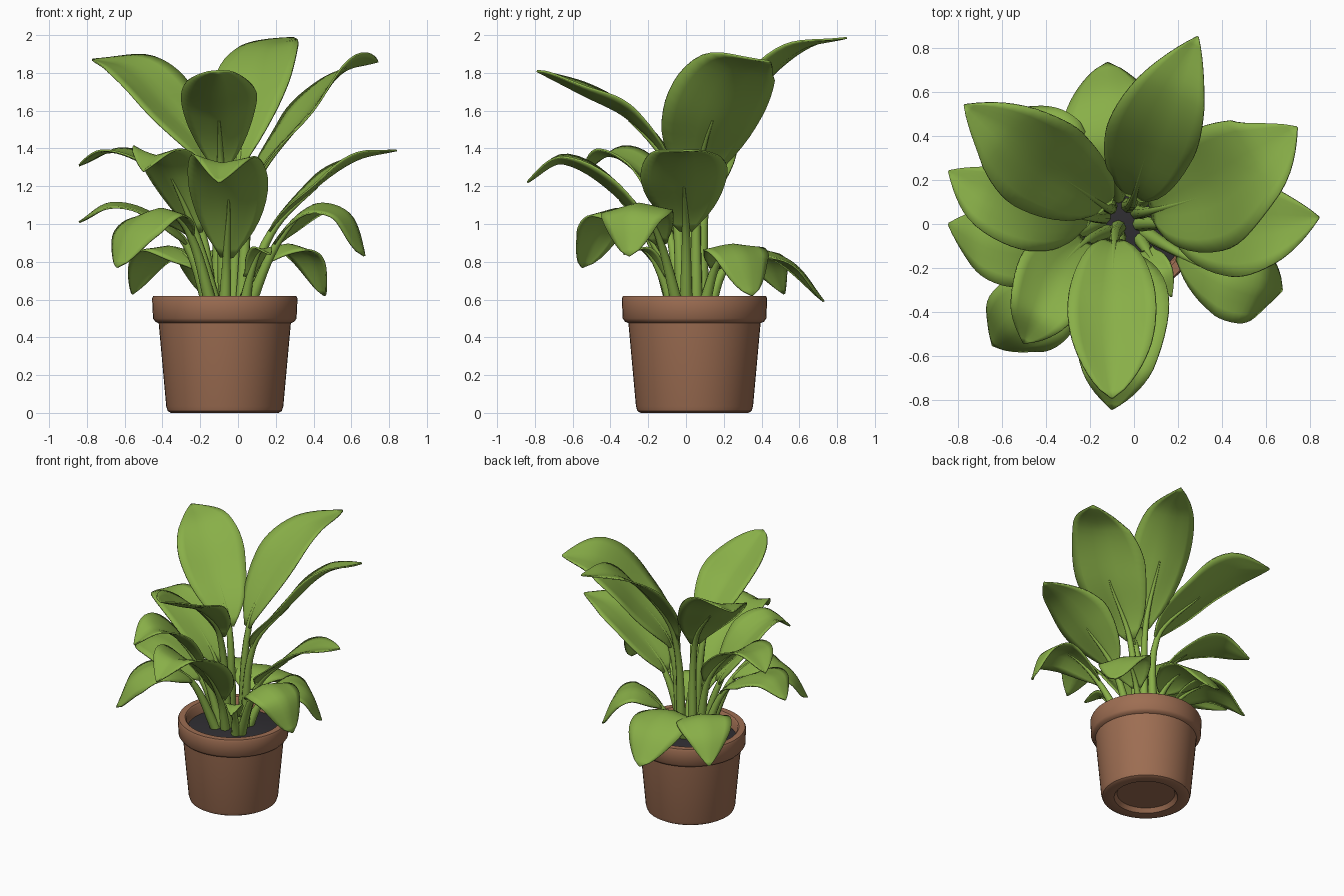
import bpy, bmesh, math
from mathutils import Vector, Matrix

if "Cube" in bpy.data.objects:
    bpy.data.objects.remove(bpy.data.objects["Cube"])


def material(name, rgb):
    m = bpy.data.materials.new(name)
    m.diffuse_color = (*rgb, 1)
    m.use_nodes = True
    m.node_tree.nodes["Principled BSDF"].inputs["Base Color"].default_value = m.diffuse_color
    return m


GREEN = material("leaf green", (0.25, 0.43, 0.065))
CLAY = material("terracotta", (0.34, 0.155, 0.085))
EARTH = material("dark soil", (0.03, 0.028, 0.033))
CENTRE = Vector((-0.07, 0.045, 0))


def finish(bm, name, mat, angle=50):
    bmesh.ops.recalc_face_normals(bm, faces=bm.faces)
    me = bpy.data.meshes.new(name)
    bm.to_mesh(me)
    bm.free()
    ob = bpy.data.objects.new(name, me)
    bpy.context.collection.objects.link(ob)
    me.materials.append(mat)
    bpy.ops.object.select_all(action='DESELECT')
    ob.select_set(True)
    bpy.context.view_layer.objects.active = ob
    bpy.ops.object.shade_smooth_by_angle(angle=math.radians(angle))
    return ob


def lathe(name, profile, mat, sides=48):
    """Revolve (radius, height) points about the pot axis."""
    bm = bmesh.new()
    vs = [bm.verts.new((r, 0, z)) for r, z in profile]
    es = [bm.edges.new(p) for p in zip(vs, vs[1:])]
    bmesh.ops.spin(bm, geom=vs + es, cent=(0, 0, 0), axis=(0, 0, 1),
                   angle=math.tau, steps=sides)
    bmesh.ops.remove_doubles(bm, verts=bm.verts, dist=0.0005)
    bmesh.ops.translate(bm, verts=bm.verts, vec=CENTRE)
    return finish(bm, name, mat, 40)


# Pot with thick rim and recessed underside
lathe("pot", [(0, 0.035), (0.2, 0.035), (0.22, 0.005), (0.285, 0.0),
              (0.302, 0.01), (0.31, 0.035), (0.35, 0.475), (0.368, 0.483),
              (0.38, 0.5), (0.385, 0.605), (0.378, 0.62), (0.335, 0.62),
              (0.325, 0.61), (0.315, 0.5), (0, 0.5)], CLAY)

# Soil mound
lathe("soil", [(0, 0.575), (0.12, 0.57), (0.22, 0.555), (0.319, 0.54),
               (0.316, 0.51)], EARTH, 32)


def spline(pts, steps):
    """Smooth path through points; returns one list of (point, tangent) per span."""
    t = [0]
    for a, b in zip(pts, pts[1:]):
        t.append(t[-1] + (b - a).length)
    n = len(pts)
    tan = []
    for i in range(n):
        a, b = max(i - 1, 0), min(i + 1, n - 1)
        tan.append((pts[b] - pts[a]) / (t[b] - t[a]))
    spans = []
    for i in range(n - 1):
        L = t[i + 1] - t[i]
        row = []
        for k in range(steps + 1):
            u = k / steps
            p = ((2*u**3 - 3*u**2 + 1) * pts[i] + (u**3 - 2*u**2 + u) * L * tan[i]
                 + (3*u**2 - 2*u**3) * pts[i+1] + (u**3 - u**2) * L * tan[i+1])
            d = ((6*u*u - 6*u) * (pts[i] - pts[i+1]) / L
                 + (3*u*u - 4*u + 1) * tan[i] + (3*u*u - 2*u) * tan[i+1])
            row.append((p, d.normalized()))
        spans.append(row)
    return spans


def leaf(name, path, half, fold=0.2, roll=0, rounded=False):
    """Stalk along the first span, blade along the rest."""
    pts = [Vector(p) for p in path]
    spans = spline(pts, 7)
    out = pts[-1] - pts[1]
    right = Vector((out.y, -out.x, 0)).normalized()

    def frame(t):
        s = (right - t * right.dot(t)).normalized()
        s = Matrix.Rotation(math.radians(-roll), 3, t) @ s
        return s, s.cross(t)

    # Stalk: tapered tube running on as a midrib under the blade
    bm = bmesh.new()
    line = spans[0] + spans[1][1:]
    rings = []
    for i, (p, t) in enumerate(line):
        s, n = frame(t)
        r = 0.036 - 0.030 * i / (len(line) - 1)
        rings.append([bm.verts.new(p + r * (s * math.cos(a) + n * (math.sin(a) - 0.4)))
                      for a in (math.tau * k / 8 for k in range(8))])
    for a, b in zip(rings, rings[1:]):
        for k in range(8):
            bm.faces.new((a[k], a[(k+1) % 8], b[(k+1) % 8], b[k]))
    bm.faces.new(rings[-1])
    bm.faces.new(rings[0][::-1])
    finish(bm, name + "_stalk", GREEN)

    # Blade: creased strip with rippled margin
    bm = bmesh.new()
    line = [spans[1][0]] + [q for sp in spans[1:] for q in sp[1:]]
    cols = 8
    rows = []
    for i, (p, t) in enumerate(line):
        u = i / (len(line) - 1)
        s, n = frame(t)
        if rounded:
            f = max(math.sin(math.pi * u ** 0.95), 0) ** 0.65
        else:
            f = max(math.sin(math.pi * u ** 0.8), 0) ** 0.85
        w = max(half * f, 0.03 * (1 - u) + 0.004)
        row = []
        for k in range(cols + 1):
            v = 2 * k / cols - 1
            h = fold * w * abs(v) ** 1.2 + 0.05 * w * v * v * math.sin(9 * u + 2 * v)
            row.append(bm.verts.new(p + s * v * w + n * h))
        rows.append(row)
    for a, b in zip(rows, rows[1:]):
        for k in range(cols):
            bm.faces.new((a[k], a[k+1], b[k+1], b[k]))
    ob = finish(bm, name + "_blade", GREEN)
    mod = ob.modifiers.new("thickness", 'SOLIDIFY')
    mod.thickness = 0.01
    mod.offset = 0


# Tall upper leaves
leaf("back_tall_leaf", [(-.03, .07, .53), (0, .12, 1.3), (.07, .36, 1.7),
                        (.17, .6, 1.92), (.29, .85, 1.985)], .21, .15)
leaf("left_tall_leaf", [(-.1, .07, .53), (-.13, .08, 1.28), (-.38, .25, 1.63),
                        (-.57, .4, 1.82), (-.77, .54, 1.87)], .23, .15, 12)
leaf("right_tall_leaf", [(0, .05, .53), (.08, .06, 1.2), (.34, .14, 1.55),
                         (.55, .28, 1.8), (.74, .44, 1.86)], .28, .15, 14)
leaf("front_tall_leaf", [(-.07, 0, .53), (-.09, -.08, 1.28), (-.1, -.3, 1.55),
                         (-.1, -.56, 1.69), (-.1, -.79, 1.81)], .2, .3, 0, True)

# Middle leaves
leaf("front_middle_leaf", [(-.07, -.03, .53), (-.06, -.12, .82), (-.05, -.35, 1.13),
                           (-.08, -.65, 1.32), (-.1, -.84, 1.22)], .21, .25)
leaf("right_middle_leaf", [(0, 0, .53), (.17, 0, .96), (.42, -.01, 1.2),
                           (.63, 0, 1.34), (.84, .03, 1.39)], .23, .15)
leaf("left_middle_leaf", [(-.12, .03, .53), (-.2, .03, 1.0), (-.42, .06, 1.27),
                          (-.66, .13, 1.38), (-.84, .24, 1.31)], .19, .1)
leaf("front_left_middle_leaf", [(-.1, -.02, .53), (-.22, -.08, .95), (-.35, -.22, 1.24),
                                (-.43, -.4, 1.36), (-.5, -.54, 1.28)], .18, .3)

# Low arching leaves
leaf("front_right_low_leaf", [(.03, -.03, .53), (.2, -.13, .9), (.4, -.23, 1.1),
                              (.58, -.29, 1.06), (.67, -.3, .83)], .19, -.25, 0, True)
leaf("front_left_low_leaf", [(-.12, -.05, .53), (-.25, -.2, .95), (-.4, -.36, 1.08),
                             (-.56, -.47, .98), (-.64, -.55, .77)], .19, -.25, 0, True)
leaf("left_low_leaf", [(-.13, 0, .53), (-.27, -.05, .9), (-.48, -.09, 1.07),
                       (-.68, -.06, 1.11), (-.84, 0, 1.01)], .2, -.15)
leaf("back_low_leaf", [(-.07, .1, .53), (-.08, .2, .77), (-.1, .37, .86),
                       (-.11, .57, .79), (-.12, .73, .59)], .21, -.15, 0, True)
leaf("back_left_low_leaf", [(-.12, .08, .53), (-.22, .18, .77), (-.36, .31, .88),
                            (-.48, .43, .81), (-.56, .52, .63)], .19, -.15)
leaf("back_right_low_leaf", [(0, .08, .53), (.1, .15, .77), (.25, .24, .89),
                             (.38, .3, .83), (.46, .35, .62)], .18, -.15, 0, True)
leaf("front_young_leaf", [(.02, -.05, .53), (.06, -.12, .72), (.12, -.22, .86),
                          (.17, -.33, .84)], .06, .2)
